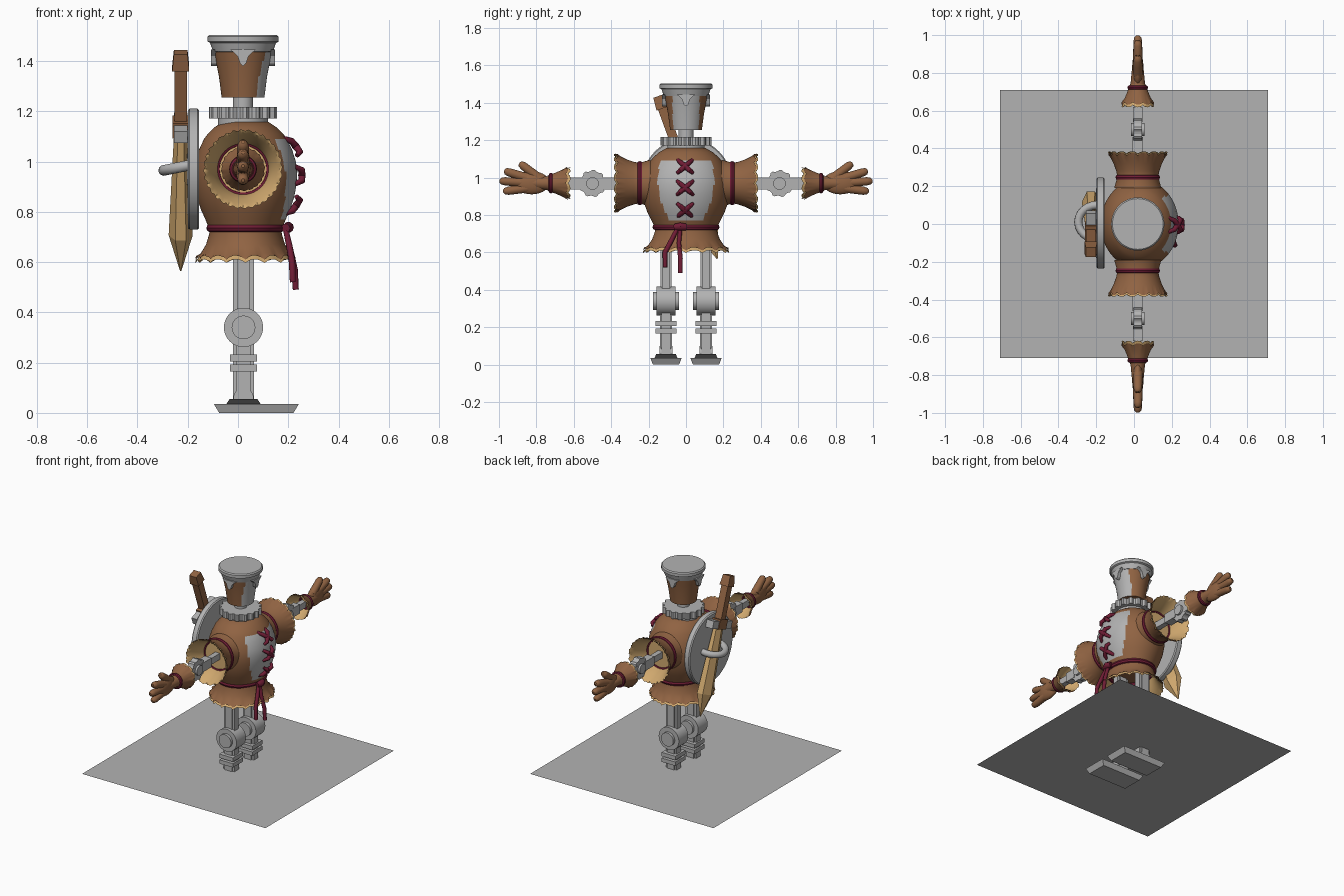
import bpy, bmesh, math
from mathutils import Vector, Matrix

if "Cube" in bpy.data.objects:
    bpy.data.objects.remove(bpy.data.objects["Cube"])

def mat(name, r, g, b):
    m = bpy.data.materials.new(name)
    m.diffuse_color = (r, g, b, 1)
    m.use_nodes = True
    m.node_tree.nodes["Principled BSDF"].inputs["Base Color"].default_value = m.diffuse_color
    return m

BROWN = mat("brown cloth", .28, .125, .055)
GRAY = mat("gray metal", .45, .45, .45)
TAN = mat("tan lining", .64, .40, .16)
RED = mat("burgundy cord", .16, .012, .035)
DARK = mat("dark rubber", .035, .035, .035)

def finish(name, bm, mats, smooth=True, rule=None):
    bmesh.ops.remove_doubles(bm, verts=bm.verts, dist=1e-5)
    bmesh.ops.recalc_face_normals(bm, faces=bm.faces)
    for f in bm.faces:
        f.smooth = False
        if rule:
            f.material_index = rule(f.calc_center_median())
    me = bpy.data.meshes.new(name)
    bm.to_mesh(me)
    bm.free()
    ob = bpy.data.objects.new(name, me)
    bpy.context.collection.objects.link(ob)
    for m in mats:
        me.materials.append(m)
    if smooth:
        shade(ob)
    return ob

def shade(ob):
    bpy.ops.object.select_all(action='DESELECT')
    ob.select_set(True)
    bpy.context.view_layer.objects.active = ob
    bpy.ops.object.shade_smooth_by_angle(angle=math.radians(40))

def lathe(name, prof, mats, at=(0, 0, 0), axis='z', s=1, n=48, sx=1, sy=1, rag=0, rule=None, teeth=0):
    """Revolve (radius, height) points; rag makes the last row ragged, teeth cuts a gear rim."""
    bm = bmesh.new()
    rows = []
    if teeth:
        n = teeth * 4
    for i, (r, h) in enumerate(prof):
        row = []
        for j in range(n):
            a = 2 * math.pi * j / n
            hh, rr = h, r
            if rag and i == len(prof) - 1:
                hh += rag * (-1, .2, .9, 1, .7, .1)[j % 6]
                rr *= 1 + .025 * math.sin(j * 2.1)
            if teeth and r > 0 and j % 4 > 1:
                rr *= .9
            u, v = rr * math.cos(a) * sx, rr * math.sin(a) * sy
            co = {'z': (u, v, hh), 'y': (u, s * hh, v), 'x': (s * hh, u, v)}[axis]
            row.append(bm.verts.new(Vector(co) + Vector(at)))
        rows.append(row)
    for a, b in zip(rows, rows[1:]):
        for j in range(n):
            k = (j + 1) % n
            bm.faces.new((a[j], a[k], b[k], b[j]))
    return finish(name, bm, mats, not teeth, rule)

def ring(name, R, r, h, m, **kw):
    pts = [(R + r * math.cos(t * math.pi / 4), h + r * 1.1 * math.sin(t * math.pi / 4)) for t in range(9)]
    return lathe(name, pts, [m], **kw)

def drum(name, r, h0, h1, m, **kw):
    return lathe(name, [(0, h0), (r, h0), (r, h1), (0, h1)], [m], **kw)

def block(name, lo, hi, m, top=(1, 1), tilt=None):
    """Box between two corners; top scales its upper face."""
    bm = bmesh.new()
    lo, hi = Vector(lo), Vector(hi)
    c, d = (lo + hi) / 2, hi - lo
    bmesh.ops.create_cube(bm, size=1)
    for v in bm.verts:
        if v.co.z > 0:
            v.co.x *= top[0]
            v.co.y *= top[1]
        v.co = Vector(v.co[i] * d[i] + c[i] for i in range(3))
    if tilt:
        bm.transform(tilt)
    return finish(name, bm, [m], False)

def tube(name, pts, m):
    """Round tube through (x, y, z, radius) points."""
    cu = bpy.data.curves.new(name, 'CURVE')
    cu.dimensions = '3D'
    cu.bevel_depth = 1
    cu.bevel_resolution = 3
    cu.use_fill_caps = True
    sp = cu.splines.new('POLY')
    sp.points.add(len(pts) - 1)
    for p, q in zip(sp.points, pts):
        p.co = (*q[:3], 1)
        p.radius = q[3]
    ob = bpy.data.objects.new(name, cu)
    bpy.context.collection.objects.link(ob)
    cu.materials.append(m)
    bpy.ops.object.select_all(action='DESELECT')
    ob.select_set(True)
    bpy.context.view_layer.objects.active = ob
    bpy.ops.object.convert(target='MESH')
    shade(bpy.context.object)

# flat ground sheet that the legs pass through
bm = bmesh.new()
bmesh.ops.create_grid(bm, x_segments=1, y_segments=1, size=.71, matrix=Matrix.Translation((0, 0, .12)))
finish("base_sheet", bm, [GRAY], False)

# stuffed torso with gray front panel
C = (.03, 0, 0)
def panel(c):
    return int(c.x > .03 and abs(c.y) < .152 - 1.6 * (c.z - .98) ** 2 and .76 < c.z < 1.095)
torso = [(0, 1.16), (.09, 1.158), (.125, 1.135), (.15, 1.11), (.165, 1.09), (.186, 1.045), (.2, 1.0), (.206, .96),
         (.203, .91), (.194, .86), (.178, .81), (.16, .77), (.148, .74), (0, .735)]
lathe("torso", torso, [BROWN, GRAY], C, n=96, sy=1.15, rule=panel)
skirt = [(.14, .74), (.145, .71), (.157, .67), (.178, .635), (.196, .618)]
lathe("skirt", skirt, [BROWN], C, n=96, sy=1.15, rag=.008)
lathe("skirt_lining", [(r - .006, h - .003) for r, h in skirt] + [(.197, .604)], [TAN], C, n=96, sy=1.15, rag=.007)
ring("belt", .141, .015, .735, RED, at=C, sy=1.15)
tube("belt_knot", [(.19, -.06, .735, .018), (.2, -.03, .738, .022), (.19, 0, .735, .018)], RED)
tube("belt_tail_long", [(.19, -.03, .73, .011), (.208, -.038, .65, .012), (.225, -.03, .57, .013), (.23, -.03, .49, .012)], RED)
tube("belt_tail_short", [(.19, -.045, .73, .011), (.205, -.08, .66, .013), (.215, -.112, .6, .013), (.218, -.112, .52, .012)], RED)

# crossed stitches down the chest
for i, (x, z) in enumerate(((.214, 1.06), (.238, .945), (.215, .825))):
    lean = (1.06 - .945, 0, -.105)[i] * .4
    for s in (-1, 1):
        tube("chest_stitch", [(x - .012 - lean * t * .35 * 2, -.005 + s * t * .042, z + t * .036, r) if abs(t) == 1 else
                              (x + .016 - lean * t * .6, -.005 + s * t * .042, z + t * .036, r)
                              for t, r in ((-1, .009), (-.6, .013), (0, .015), (.6, .013), (1, .009))], RED)

# neck, toothed collar and bucket helmet
H = (.02, 0, 0)
drum("collar_base", .1, 1.14, 1.175, GRAY, at=H)
drum("collar_gear", .135, 1.172, 1.217, GRAY, at=H, teeth=16)
drum("neck", .04, 1.2, 1.27, GRAY, at=H, n=24)
lathe("helmet", [(0, 1.255), (.085, 1.255), (.096, 1.34), (.108, 1.40), (.118, 1.45)], [BROWN, GRAY], H, n=64,
      rule=lambda c: int(c.x > .06 and abs(c.y) < .072 and c.z > 1.256))
lathe("helmet_rim", [(0, 1.43), (.119, 1.437), (.131, 1.472), (.141, 1.477), (.141, 1.497), (.134, 1.504), (0, 1.504)],
      [GRAY], H)
for a in range(4):
    ca, sa = round(math.cos(a * math.pi / 2)), round(math.sin(a * math.pi / 2))
    bm = bmesh.new()  # pointed tongue hanging from the rim
    outline = [(-.05, 1.445), (-.022, 1.42), (-.012, 1.39), (0, 1.38), (.012, 1.39), (.022, 1.42), (.05, 1.445)]
    layers = [[bm.verts.new((.02 + d * ca - w * sa, d * sa + w * ca, z)) for w, z in outline] for d in (.09, .128)]
    for l in layers:
        bm.faces.new(l)
    for j in range(7):
        k = (j + 1) % 7
        bm.faces.new((layers[0][j], layers[0][k], layers[1][k], layers[1][j]))
    finish("helmet_tongue", bm, [GRAY], False)

# arms and legs, mirrored
A = (.02, 0, .97)
for s, side in ((-1, "right"), (1, "left")):
    kw = dict(at=A, axis='y', s=s)
    sleeve = [(.125, .19), (.108, .25), (.114, .28), (.128, .32), (.143, .35), (.154, .37)]
    lathe(side + "_sleeve", sleeve, [BROWN], n=96, rag=.006, **kw)
    lathe(side + "_sleeve_lining", [(r - .008, h + .003) for r, h in sleeve[1:]] + [(.155, .379)], [TAN], n=96, rag=.006, **kw)
    ring(side + "_sleeve_band", .104, .014, .247, RED, **kw)
    drum(side + "_shoulder_plug", .1, .2, .255, TAN, **kw)
    # jointed metal arm
    def bar(y0, y1, hx, hz):
        block(side + "_arm_bar", (.02 - hx, min(s * y0, s * y1), .968 - hz), (.02 + hx, max(s * y0, s * y1), .968 + hz), GRAY)
    bar(.22, .7, .018, .022)
    bar(.36, .46, .027, .032)
    bar(.54, .62, .024, .032)
    E = (.02, s * .5, .968)
    drum(side + "_elbow_gear", .073, -.022, .022, GRAY, at=E, axis='x', teeth=9)
    drum(side + "_elbow_pin", .034, -.036, .036, GRAY, at=E, axis='x', n=24)
    # glove
    cuff = [(.04, .74), (.047, .725), (.055, .70), (.07, .665), (.086, .638)]
    lathe(side + "_glove_cuff", cuff, [BROWN], n=60, rag=-.006, **kw)
    lathe(side + "_glove_lining", [(r - .006, h - .003) for r, h in cuff[1:]] + [(.084, .624)], [TAN], n=60, rag=-.006, **kw)
    ring(side + "_glove_band", .044, .011, .722, RED, **kw)
    bm = bmesh.new()
    bmesh.ops.create_uvsphere(bm, u_segments=24, v_segments=14, radius=1,
        matrix=Matrix.Translation((.02, s * .825, .972)) @ Matrix.Diagonal((.03, .095, .062, 1)))
    finish(side + "_palm", bm, [BROWN])
    tube(side + "_wrist", [(.02, s * .72, .97, .04), (.02, s * .77, .97, .036), (.02, s * .83, .97, .03)], BROWN)
    for (y0, z0, y1, z1) in ((.79, 1.0, .89, 1.078), (.85, .998, .972, 1.036), (.85, .972, .998, .982), (.84, .945, .978, .925)):
        tips = [(.02, s * (y0 + (y1 - y0) * t), z0 + (z1 - z0) * t, r)
                for t, r in ((0, .026), (.5, .024), (.8, .023), (.94, .018), (1, .007))]
        tube(side + "_finger", tips, BROWN)

    # leg: thigh, knee drum, shin, ankle rings, foot
    y = s * .107
    def leg(name, hx, hy, z0, z1, m=GRAY, top=(1, 1), x=.022):
        block(side + "_" + name, (x - hx, y - hy, z0), (x + hx, y + hy, z1), m, top)
    leg("thigh", .042, .022, .38, .74)
    leg("thigh_core", .026, .03, .36, .74)
    K = (.022, y, .34)
    drum(side + "_knee", .078, -.052, .052, GRAY, at=K, axis='y')
    drum(side + "_knee_pin", .047, -.07, .07, GRAY, at=K, axis='y', n=32)
    leg("shin", .042, .024, .05, .31)
    leg("shin_core", .028, .032, .05, .3)
    leg("ankle_ring", .053, .056, .165, .192)
    leg("ankle_ring", .053, .056, .205, .232)
    drum(side + "_ankle_joint", .04, -.035, .035, GRAY, at=(.022, y, .06), axis='y', n=24)
    leg("boot_seal", .07, .062, .033, .056, DARK, (.78, .85))
    leg("foot", .148, .07, 0, .035, GRAY, (1.14, 1.2), .073)

# round shield on the back with a hoop holding the sword
lathe("shield", [(0, .155), (.235, .155), (.241, .162), (.241, .192), (.235, .199), (0, .203)], [GRAY],
      at=(0, .005, .97), axis='x', s=-1, n=64)
hoop = [(-.195 - .1 * math.sin(math.pi * t / 12), .01 - .09 * math.cos(math.pi * t / 12),
         .985 - .02 * math.sin(math.pi * t / 12), .022) for t in range(13)]
tube("shield_hoop", hoop, GRAY)

# wooden sword, tilted across the shield
T = Matrix.Translation((-.228, .02, .97)) @ Matrix.Rotation(math.radians(20), 4, 'X')
bm = bmesh.new()
rows = [[bm.verts.new((x * hx, yy * hy, z)) for x, yy in ((-.45, -1), (.45, -1), (1, 0), (.45, 1), (-.45, 1), (-1, 0))]
        for hx, hy, z in ((.026, .04, .16), (.048, .06, -.28), (.003, .003, -.43))]
for a, b in zip(rows, rows[1:]):
    for j in range(6):
        bm.faces.new((a[j], a[(j + 1) % 6], b[(j + 1) % 6], b[j]))
bm.faces.new(rows[0])
bm.faces.new(rows[-1])
bm.transform(T)
finish("sword_blade", bm, [TAN], False)
block("sword_guard", (-.027, -.11, .15), (.027, .11, .2), GRAY, tilt=T)
block("sword_guard_center", (-.032, -.045, .145), (.032, .045, .21), BROWN, tilt=T)
block("sword_grip", (-.025, -.025, .2), (.025, .025, .44), BROWN, tilt=T)
block("sword_pommel", (-.034, -.034, .425), (.034, .034, .495), BROWN, (.8, .8), tilt=T)
